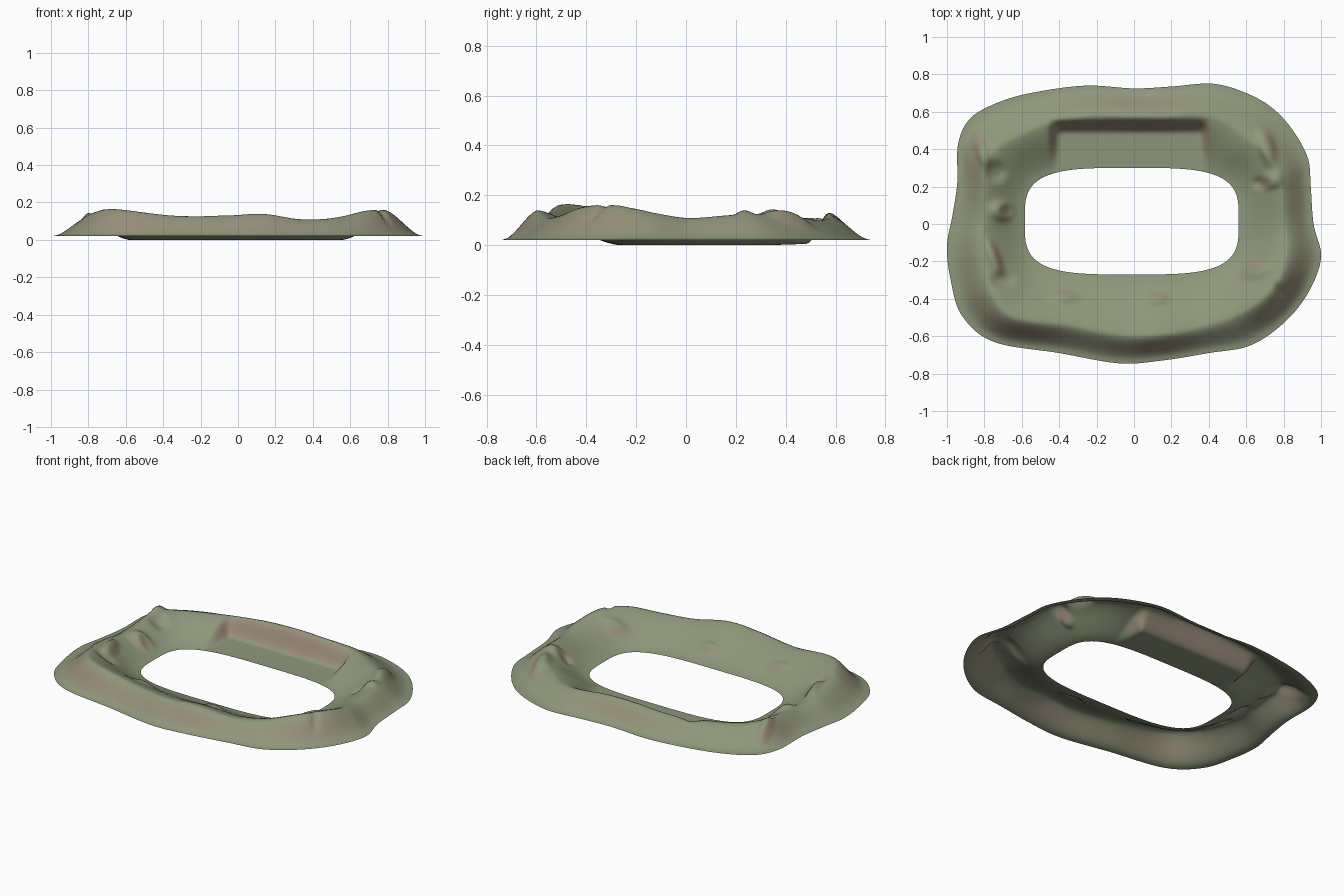
import bpy, bmesh, math

if "Cube" in bpy.data.objects:
    bpy.data.objects.remove(bpy.data.objects["Cube"])

# Stations around the ring: outer edge x, y, crest position (0 hole .. 1 rim), crest height
STATIONS = [
    (.96, .0, .6, .11), (.945, .2, .6, .12), (.93, .35, .58, .125), (.85, .5, .55, .115),
    (.74, .62, .55, .11), (.6, .7, .6, .10), (.42, .75, .63, .11), (.2, .735, .63, .125),
    (0, .725, .65, .13), (-.25, .74, .63, .12), (-.5, .71, .6, .11), (-.7, .66, .55, .11),
    (-.87, .57, .55, .115), (-.94, .43, .6, .13), (-.945, .22, .6, .11), (-.97, .05, .55, .10),
    (-1, -.12, .55, .11), (-.98, -.3, .55, .125), (-.92, -.49, .57, .15), (-.75, -.63, .66, .165),
    (-.4, -.69, .65, .13), (-.08, -.745, .68, .13), (.15, -.73, .7, .14), (.4, -.69, .68, .11),
    (.62, -.65, .62, .12), (.8, -.53, .62, .155), (.93, -.37, .62, .16), (1, -.18, .58, .13)]

# Mounds and hollows: x, y, long radius, short radius, tilt in degrees, height
BUMPS = [
    (.71, .41, .09, .04, 105, .03), (.73, .23, .05, .04, 0, .025), (.68, .22, .04, .03, 0, -.02),
    (.66, -.25, .07, .04, 20, .02), (-.71, .07, .06, .05, 0, .035), (-.68, .07, .03, .03, 0, -.02),
    (-.82, .4, .09, .03, 105, .025), (-.75, -.18, .09, .03, 110, .03), (-.7, -.3, .06, .04, 0, -.02),
    (-.37, -.39, .06, .03, 0, .018), (.12, -.4, .06, .03, 0, .018),
    (.78, -.36, .05, .02, 125, -.02), (-.74, .28, .05, .05, 0, -.025)]

SUB, ROWS = 10, 34


def smooth(a, b, v):
    t = min(1, max(0, (v - a) / (b - a)))
    return t * t * (3 - 2 * t)


def spline(i, t):
    n = len(STATIONS)
    a, b, c, d = (STATIONS[(i + k) % n] for k in (-1, 0, 1, 2))
    return [.5 * (2 * q + (r - p) * t + (2 * p - 5 * q + 4 * r - s) * t * t
                  + (3 * q - p - 3 * r + s) * t ** 3) for p, q, r, s in zip(a, b, c, d)]


def hole_point(x, y):
    u, v = x / .97, y / .73
    k = (abs(u) ** 3.6 + abs(v) ** 3.6) ** (1 / 3.6)
    return -.012 + .572 * u / k, .015 + .285 * v / k


def height(x, y, t, crest, top):
    if t < crest:
        s = t / crest
        z = top * (.45 * s + .55 * smooth(.05, 1, s))
    else:
        s = (t - crest) / (1 - crest)
        z = .02 + (top - .02) * (.25 * (1 - s) + .75 * (1 - smooth(0, .9, s)))
    fade = smooth(0, .25, t) * smooth(0, .3, 1 - t)
    for bx, by, ra, rb, deg, h in BUMPS:
        a = math.radians(deg)
        p = ((x - bx) * math.cos(a) + (y - by) * math.sin(a)) / ra
        q = ((y - by) * math.cos(a) - (x - bx) * math.sin(a)) / rb
        z += fade * h * math.exp(-(p * p + q * q) ** 1.5)
    # Flat bench cut into the back bank
    cut = smooth(-.46, -.40, x) * (1 - smooth(.35, .41, x)) * smooth(.1, .2, y) * (1 - smooth(.48, .57, y))
    return max(0, z * (1 - .93 * cut))


# Terrain ring: an open sheet from the hole edge out to the rim
bm = bmesh.new()
rings = []
for i in range(len(STATIONS)):
    for k in range(SUB):
        ox, oy, crest, top = spline(i, k / SUB)
        ix, iy = hole_point(ox, oy)
        row = []
        for j in range(ROWS + 1):
            t = j / ROWS
            x, y = ix + (ox - ix) * t, iy + (oy - iy) * t
            row.append(bm.verts.new((x, y, height(x, y, t, crest, top))))
        rings.append(row)
for i, a in enumerate(rings):
    b = rings[(i + 1) % len(rings)]
    for j in range(ROWS):
        bm.faces.new((a[j], a[j + 1], b[j + 1], b[j]))

# Moss on level ground blending to bare earth on the steep slopes
TONES = 8
bm.normal_update()
for f in bm.faces:
    f.smooth = True
    f.material_index = round((TONES - 1) * smooth(.1, .5, 1 - f.normal.z))
mesh = bpy.data.meshes.new("terrain_ring")
bm.to_mesh(mesh)
bm.free()
moss, earth = (.27, .31, .195), (.33, .255, .19)
for n in range(TONES):
    w = n / (TONES - 1)
    mat = bpy.data.materials.new(f"ground_tone_{n}")
    mat.diffuse_color = [m + (e - m) * w for m, e in zip(moss, earth)] + [1]
    mat.use_nodes = True
    mat.node_tree.nodes["Principled BSDF"].inputs["Base Color"].default_value = mat.diffuse_color
    mesh.materials.append(mat)
ring = bpy.data.objects.new("terrain_ring", mesh)
bpy.context.collection.objects.link(ring)
